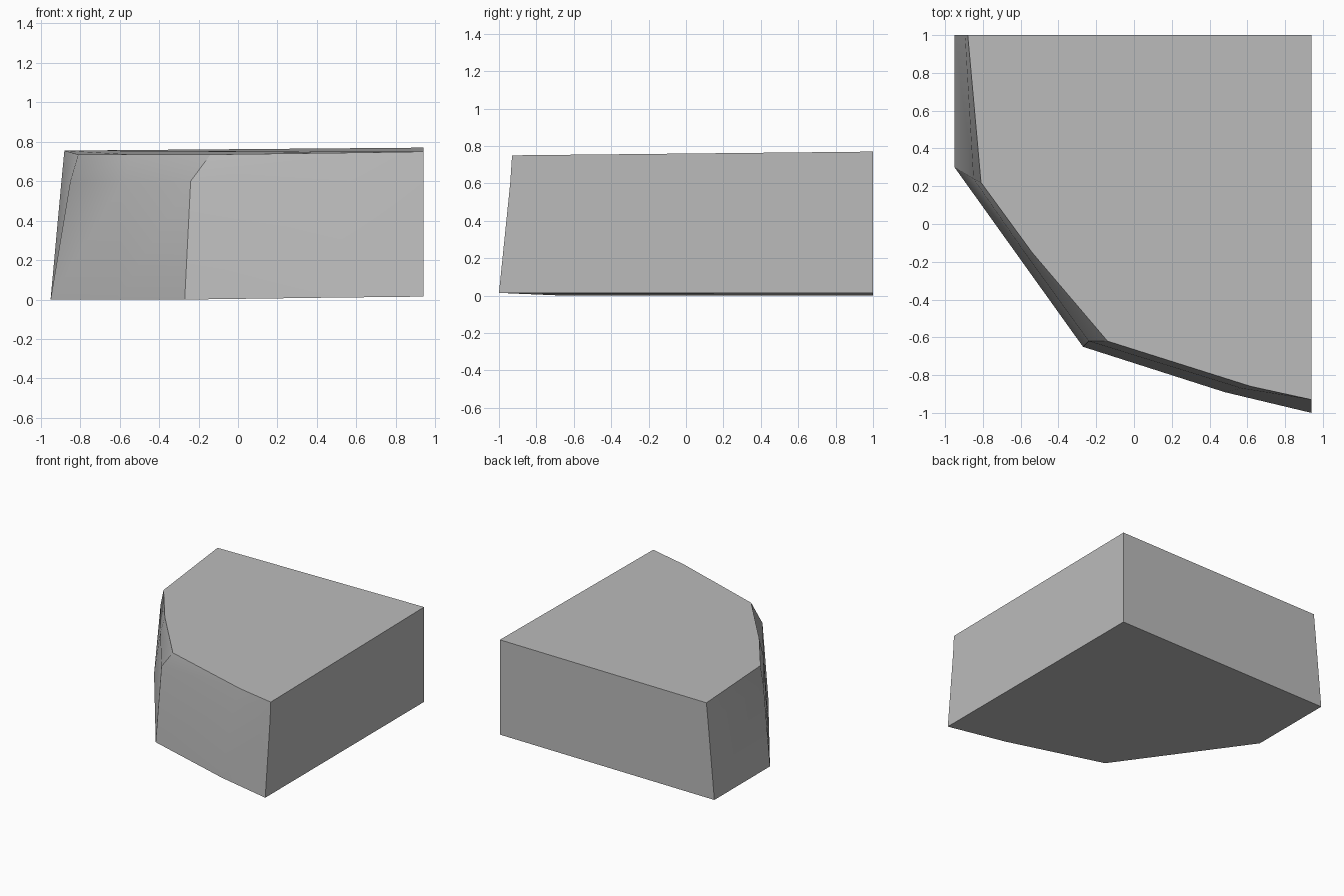
import bpy
import bmesh

cube = bpy.data.objects.get("Cube")
if cube:
    bpy.data.objects.remove(cube, do_unlink=True)

# Plain grey surface
grey = bpy.data.materials.new("plain_grey")
grey.use_nodes = True
colour = (0.5, 0.5, 0.5, 1)
grey.diffuse_color = colour
grey.node_tree.nodes["Principled BSDF"].inputs["Base Color"].default_value = colour

# Outlines from base to top, starting at the back left corner
base = [(0.94, 1, 0.015), (-0.95, 1, 0), (-0.95, 0.3, 0), (-0.61, -0.175, 0),
        (-0.27, -0.65, 0), (0.48, -0.89, 0.01), (0.94, -1, 0.015)]
shoulder = [(0.94, 1, 0.6), (-0.895, 1, 0.6), (-0.85, 0.24, 0.6), (-0.58, -0.15, 0.6),
            (-0.24, -0.62, 0.6), (0.57, -0.87, 0.6), (0.94, -0.94, 0.6)]
top = [(0.94, 1, 0.77), (-0.88, 1, 0.755), (-0.81, 0.22, 0.735), (-0.54, -0.15, 0.735),
       (-0.14, -0.62, 0.735), (0.62, -0.86, 0.745), (0.94, -0.93, 0.75)]

# Solid block lofted through the outlines
bm = bmesh.new()
rings = [[bm.verts.new(p) for p in ring] for ring in (base, shoulder, top)]
for low, high in zip(rings, rings[1:]):
    for i in range(len(low)):
        j = (i + 1) % len(low)
        bm.faces.new((low[i], low[j], high[j], high[i]))
bm.faces.new(rings[0][::-1])
bm.faces.new(rings[-1])
bmesh.ops.recalc_face_normals(bm, faces=bm.faces)
mesh = bpy.data.meshes.new("angled_block")
bm.to_mesh(mesh)
bm.free()
mesh.materials.append(grey)

block = bpy.data.objects.new("angled_block", mesh)
bpy.context.collection.objects.link(block)
bpy.context.view_layer.objects.active = block
block.select_set(True)
bpy.ops.object.shade_smooth_by_angle(angle=0.55)
